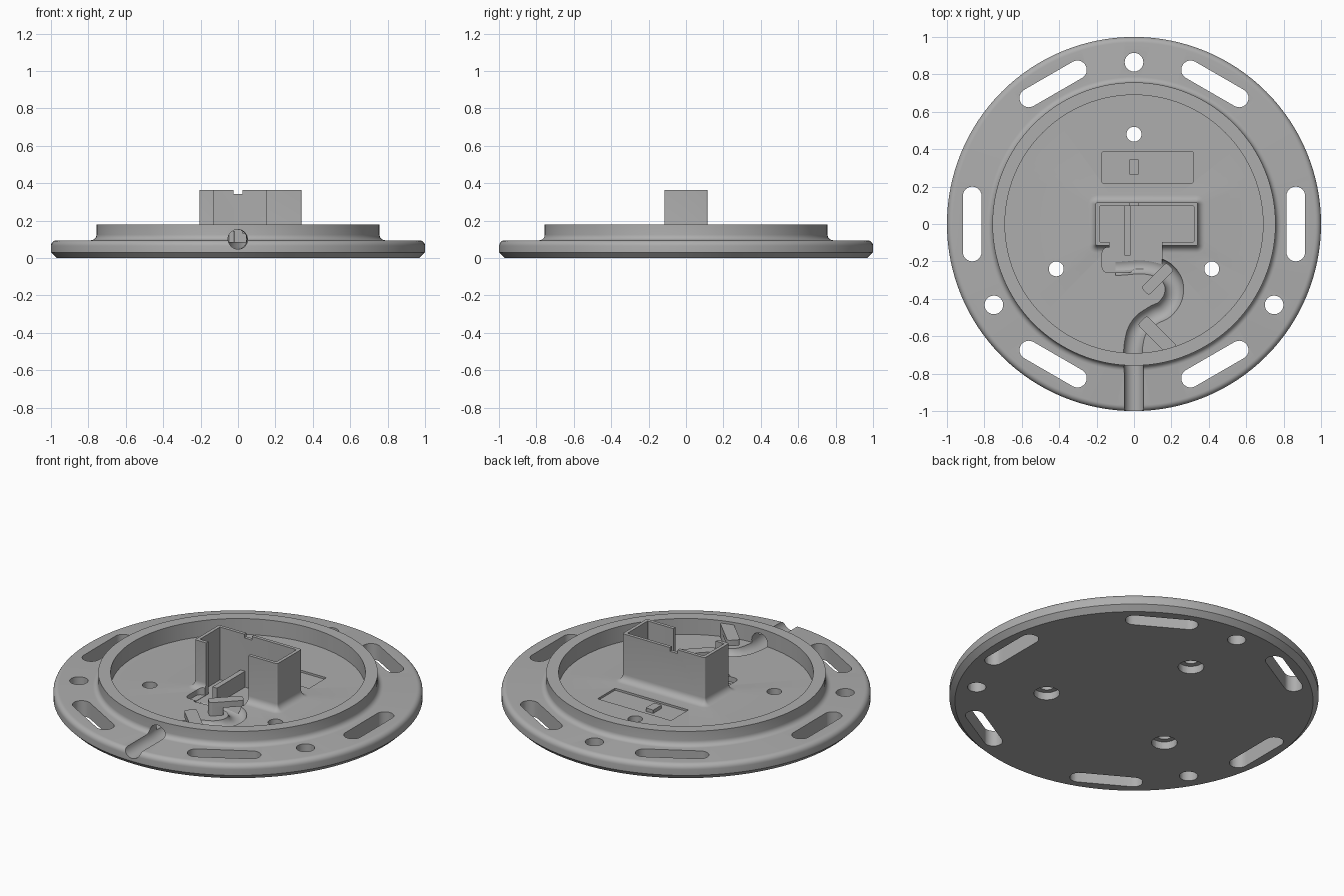
import bpy, bmesh, math
from math import sin, cos, radians, pi
from mathutils import Matrix, Vector

if "Cube" in bpy.data.objects:
    bpy.data.objects.remove(bpy.data.objects["Cube"])

grey = bpy.data.materials.new("light grey plastic")
grey.use_nodes = True
COLOUR = (0.42, 0.42, 0.42, 1)
grey.diffuse_color = COLOUR
grey.node_tree.nodes["Principled BSDF"].inputs["Base Color"].default_value = COLOUR

FLOOR, FLANGE, RIM, TOP = 0.085, 0.095, 0.18, 0.365


def make(name, bm):
    bmesh.ops.recalc_face_normals(bm, faces=bm.faces)
    mesh = bpy.data.meshes.new(name)
    bm.to_mesh(mesh)
    bm.free()
    mesh.materials.append(grey)
    ob = bpy.data.objects.new(name, mesh)
    bpy.context.collection.objects.link(ob)
    return ob


def activate(ob):
    bpy.ops.object.select_all(action='DESELECT')
    ob.select_set(True)
    bpy.context.view_layer.objects.active = ob


def loft(name, sections):
    """Closed solid through stacked loops of (x, y, z) points."""
    bm = bmesh.new()
    loops = [[bm.verts.new(p) for p in s] for s in sections]
    for a, b in zip(loops, loops[1:]):
        for i in range(len(a)):
            j = (i + 1) % len(a)
            bm.faces.new((a[i], a[j], b[j], b[i]))
    bm.faces.new(loops[0][::-1])
    bm.faces.new(loops[-1])
    return make(name, bm)


def rounded(x0, x1, y0, y1, r, steps=6):
    """Rounded rectangle outline."""
    pts = []
    for k, (cx, cy) in enumerate([(x1 - r, y1 - r), (x0 + r, y1 - r),
                                  (x0 + r, y0 + r), (x1 - r, y0 + r)]):
        for i in range(steps + 1):
            a = pi / 2 * (k + i / steps)
            pts.append((cx + r * cos(a), cy + r * sin(a)))
    return pts


def slab(name, x0, x1, y0, y1, z0, z1, r=0.003, turn=0, at=(0, 0)):
    """Upright prism with rounded corners, turned about its own origin then moved."""
    m = Matrix.Translation((at[0], at[1], 0)) @ Matrix.Rotation(turn, 4, 'Z')
    pts = rounded(x0, x1, y0, y1, r)
    return loft(name, [[m @ Vector((x, y, z)) for x, y in pts] for z in (z0, z1)])


def boolean(target, tool, operation='DIFFERENCE'):
    activate(target)
    mod = target.modifiers.new("boolean", 'BOOLEAN')
    mod.operation, mod.object, mod.solver = operation, tool, 'EXACT'
    bpy.ops.object.modifier_apply(modifier=mod.name)
    bpy.data.objects.remove(tool)


def arc(cx, cz, r, a0, a1, steps=6):
    return [(cx + r * cos(radians(a0 + (a1 - a0) * i / steps)),
             cz + r * sin(radians(a0 + (a1 - a0) * i / steps))) for i in range(steps + 1)]


# Round base: flange, filleted rim wall and sunken floor turned from one profile
profile = [(0, 0), (0.97, 0), (1, 0.03)]
profile += arc(0.97, FLANGE - 0.03, 0.03, 0, 90)
profile += arc(0.787, FLANGE + 0.03, 0.03, 270, 180)
profile += [(0.757, RIM), (0.69, RIM), (0.69, FLOOR), (0, FLOOR)]
bm = bmesh.new()
verts = [bm.verts.new((x, 0, z)) for x, z in profile]
edges = [bm.edges.new(p) for p in zip(verts, verts[1:])]
bmesh.ops.spin(bm, geom=verts + edges, axis=(0, 0, 1), cent=(0, 0, 0),
               angle=2 * pi, steps=128, use_merge=True)
bmesh.ops.remove_doubles(bm, verts=bm.verts, dist=1e-5)
base = make("mounting_base", bm)

# Connector housing with a flared foot
X0, X1, Y = -0.205, 0.34, 0.115
sections = []
foot = [(0.04, 0.06)] + [(0.04 + dx, z) for dx, z in arc(0, FLOOR + 0.04, 0.04, 270, 180)]
for off, z in foot + [(0, TOP)]:
    sections.append([(x, y, z) for x, y in
                     rounded(X0 - off, X1 + off, -Y - off, Y + off, 0.008 + off)])
boolean(base, loft("housing", sections), 'UNION')

# Housing cavity, front opening, top notch and shallow label recess
boolean(base, slab("cavity", X0 + 0.02, X1 - 0.02, 0.02 - Y, Y - 0.02, 0.05, 0.5))
boolean(base, slab("front_opening", -0.13, 0.15, -0.24, 0, 0.052, 0.5))
boolean(base, slab("side_pocket", -0.17, 0, -0.26, -0.125, 0.054, 0.14, r=0.03))
boolean(base, slab("notch", -0.025, 0.025, 0.05, 0.2, TOP - 0.022, 0.5))
boolean(base, slab("label_recess", -0.17, 0.315, 0.22, 0.385, FLOOR - 0.012, 0.2))

# Cable channel winding from the rim edge to the housing
path = [(0, -1.1), (0, -0.8), (0, -0.63), (0.035, -0.54), (0.1, -0.49), (0.17, -0.45),
        (0.215, -0.36), (0.185, -0.27), (0.1, -0.225), (-0.1, -0.225)]
curve = bpy.data.curves.new("cable_channel", 'CURVE')
curve.dimensions = '3D'
curve.bevel_depth, curve.bevel_resolution = 0.053, 6
curve.use_fill_caps, curve.resolution_u = True, 8
spline = curve.splines.new('BEZIER')
spline.bezier_points.add(len(path) - 1)
for point, (x, y) in zip(spline.bezier_points, path):
    point.co = (x, y, 0.1)
    point.handle_left_type = point.handle_right_type = 'AUTO'
channel = bpy.data.objects.new("cable_channel", curve)
bpy.context.collection.objects.link(channel)
activate(channel)
bpy.ops.object.convert(target='MESH')
boolean(base, bpy.context.object)

# Flange slots, bolt holes and counterbored screw holes
for i in range(6):
    a = radians(60 * i)
    boolean(base, slab("slot", -0.05, 0.05, -0.2, 0.2, -0.1, 0.3, 0.0499, a,
                       (0.865 * cos(a), 0.865 * sin(a))))
for i in range(3):
    a = radians(90 + 120 * i)
    for dist, r, top in ((0.865, 0.05, 0.3), (0.48, 0.04, 0.3), (0.48, 0.07, 0.045)):
        boolean(base, slab("hole", -r, r, -r, r, -0.1, top, r * 0.999, 0,
                           (dist * cos(a), dist * sin(a))))

# Small raised tab in the recess and rib inside the housing
parts = [base,
         slab("recess_tab", -0.025, 0.025, 0.265, 0.345, 0.07, FLOOR + 0.008),
         slab("housing_rib", -0.05, -0.02, -0.17, 0.1, 0.045, 0.145)]

# Cable clips: a post on the bank with an arm over the channel
for name, at, turn, length, width in (
        ("inner_clip", (0.08, -0.34), radians(45), 0.16, 0.03),
        ("outer_clip", (0.185, -0.655), radians(135), 0.2, 0.035)):
    parts.append(slab(name + "_post", -0.03, 0.05, -width, width, 0.07, 0.14, 0.015, turn, at))
    parts.append(slab(name + "_arm", -0.03, length, -width, width, 0.13, 0.165, 0.015, turn, at))

for ob in parts:
    activate(ob)
    bpy.ops.object.shade_smooth_by_angle(angle=radians(32))
